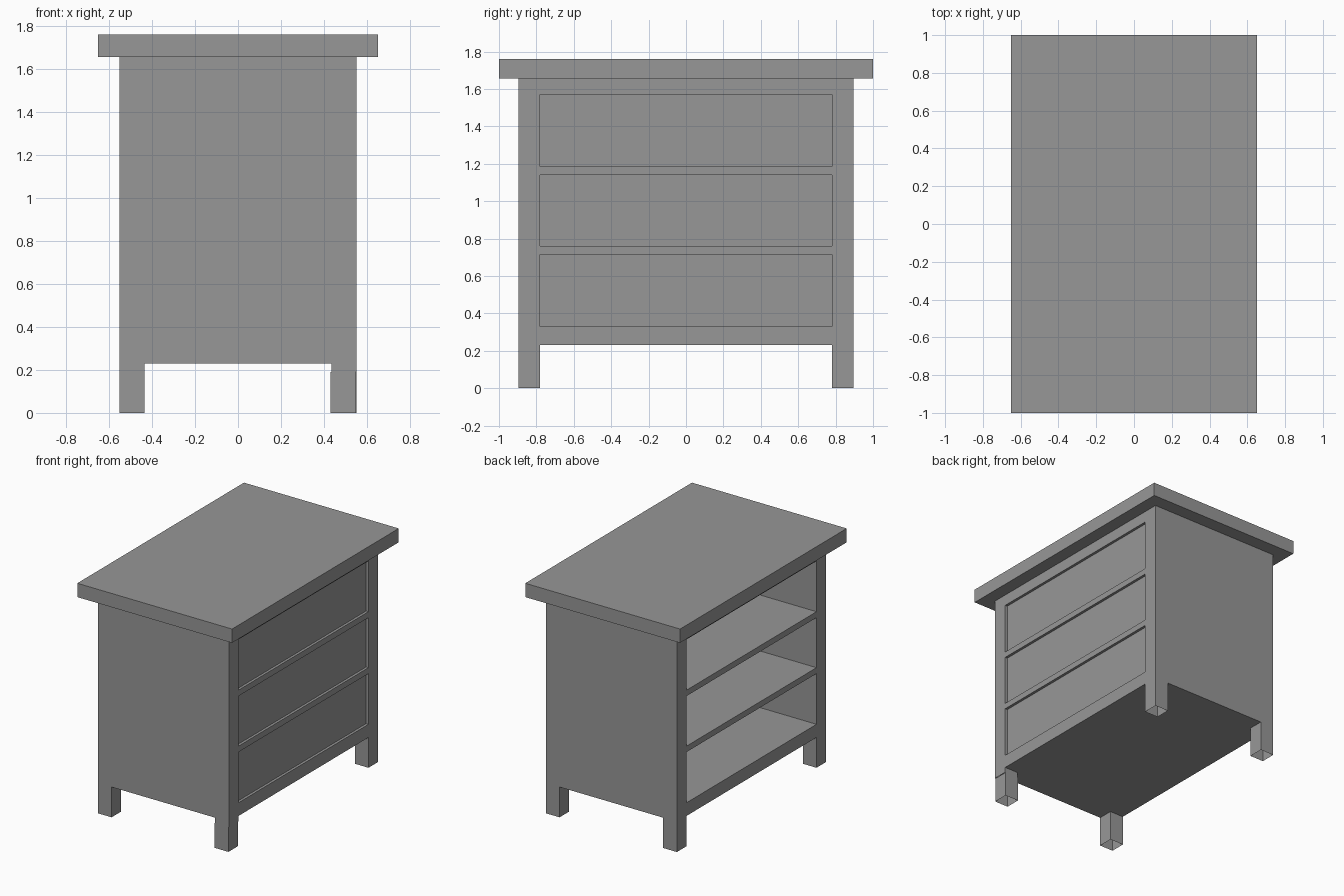
import bpy
import bmesh
from mathutils import Vector

cube = bpy.data.objects.get("Cube")
if cube:
    bpy.data.objects.remove(cube, do_unlink=True)

grey = bpy.data.materials.new("plain grey")
grey.use_nodes = True
COLOUR = (0.31, 0.31, 0.31, 1)
grey.diffuse_color = COLOUR
grey.node_tree.nodes["Principled BSDF"].inputs["Base Color"].default_value = COLOUR


def box(name, low, high, open_ends=False):
    """Box between two corners, optionally without its top and bottom."""
    low, high = Vector(low), Vector(high)
    bm = bmesh.new()
    bmesh.ops.create_cube(bm, size=1)
    for v in bm.verts:
        v.co = (low + high) / 2 + v.co * (high - low)
    if open_ends:
        caps = [f for f in bm.faces if abs(f.normal.z) > 0.5]
        bmesh.ops.delete(bm, geom=caps, context='FACES_ONLY')
    mesh = bpy.data.meshes.new(name)
    bm.to_mesh(mesh)
    bm.free()
    mesh.materials.append(grey)
    obj = bpy.data.objects.new(name, mesh)
    bpy.context.scene.collection.objects.link(obj)
    return obj


HALF_X, HALF_Y = 0.55, 0.895
INNER_X, INNER_Y = 0.435, 0.78
BASE, TOP = 0.23, 1.655

# Overhanging top slab and cabinet body
box("top_slab", (-0.65, -1, TOP), (0.65, 1, 1.76))
carcass = box("carcass", (-HALF_X, -HALF_Y, BASE), (HALF_X, HALF_Y, TOP))

# Deep open bays on one side, shallow drawer recesses on the other
for i, (low, high) in enumerate([(0.33, 0.715), (0.76, 1.14), (1.185, 1.57)]):
    for label, x0, x1 in (("bay", -0.7, 0.51), ("drawer", 0.53, 0.7)):
        cutter = box(f"{label}_cutter_{i + 1}", (x0, -INNER_Y, low), (x1, INNER_Y, high))
        cutter.hide_render = True
        cutter.hide_viewport = True
        cutter.display_type = 'WIRE'
        cut = carcass.modifiers.new(cutter.name, 'BOOLEAN')
        cut.operation = 'DIFFERENCE'
        cut.solver = 'EXACT'
        cut.object = cutter

# Apply the cuts, then remove the cutters
bpy.context.view_layer.update()
evaluated = carcass.evaluated_get(bpy.context.evaluated_depsgraph_get())
carcass.data = bpy.data.meshes.new_from_object(evaluated)
carcass.modifiers.clear()
for obj in [o for o in bpy.data.objects if "_cutter_" in o.name]:
    bpy.data.objects.remove(obj, do_unlink=True)

# Hollow legs, open underneath
for x_name, sx in (("left", 1), ("right", -1)):
    for y_name, sy in (("front", -1), ("back", 1)):
        xs = sorted((sx * INNER_X, sx * HALF_X))
        ys = sorted((sy * INNER_Y, sy * HALF_Y))
        foot = 0.19 if (sx, sy) == (1, -1) else 0
        box(f"{y_name}_{x_name}_leg", (xs[0], ys[0], foot), (xs[1], ys[1], BASE), True)

# One leg ends in a slightly offset foot
box("front_left_foot", (INNER_X - 0.004, -HALF_Y, 0), (HALF_X - 0.004, -INNER_Y, 0.19), True)
